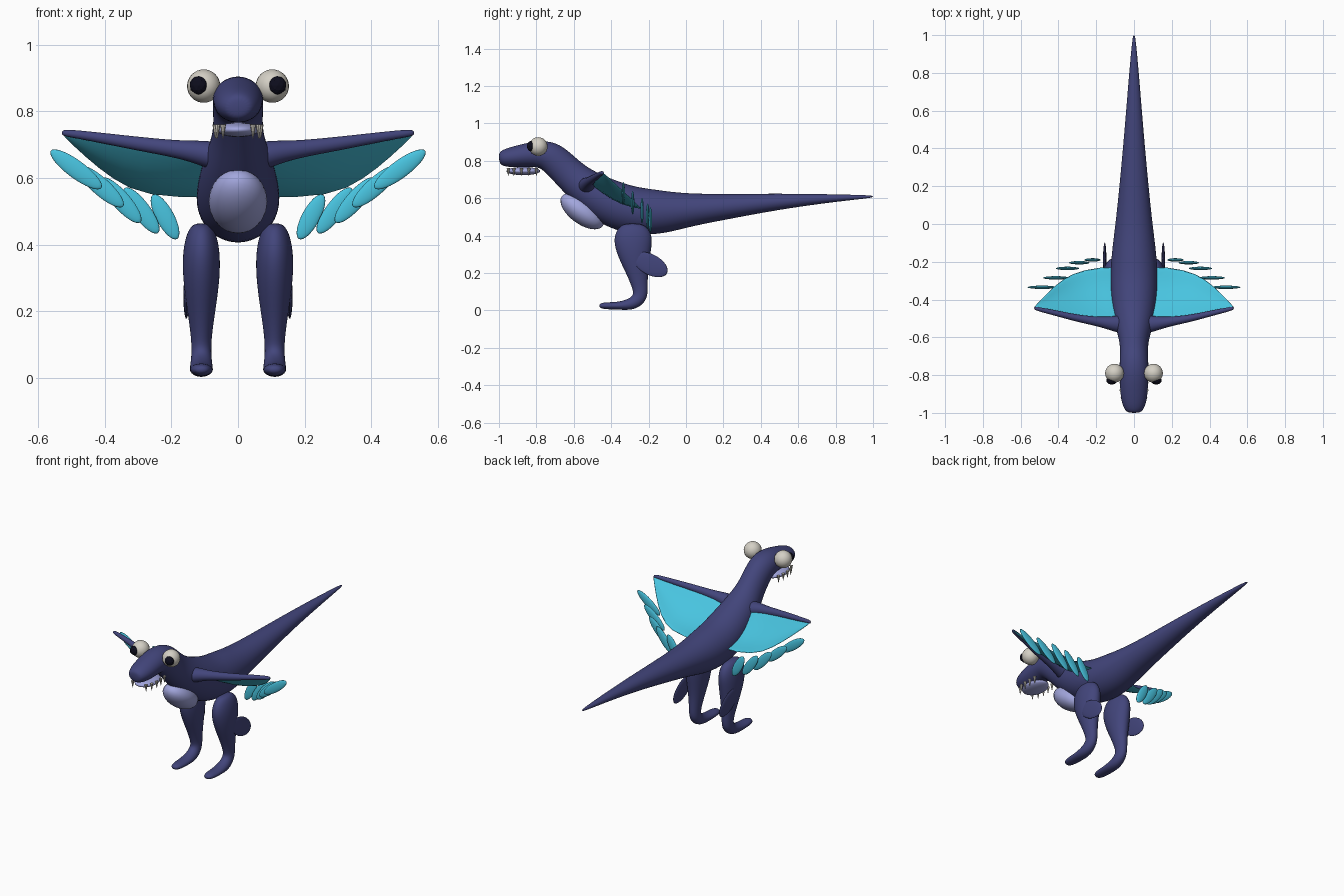
import bpy, bmesh, math
from mathutils import Vector, Matrix

cube = bpy.data.objects.get("Cube")
if cube:
    bpy.data.objects.remove(cube, do_unlink=True)


def material(name, rgb):
    m = bpy.data.materials.new(name)
    m.use_nodes = True
    m.diffuse_color = (*rgb, 1)
    m.node_tree.nodes["Principled BSDF"].inputs["Base Color"].default_value = (*rgb, 1)
    return m


navy = material("navy skin", (0.055, 0.06, 0.2))
cyan = material("cyan feather", (0.065, 0.55, 0.74))
lilac = material("lilac belly", (0.36, 0.38, 0.72))
ivory = material("ivory", (0.66, 0.63, 0.56))
black = material("pupil black", (0.004, 0.004, 0.012))


def finish(name, bm, mat, mirror=False, subsurf=0, solid=0, smooth=True):
    bmesh.ops.recalc_face_normals(bm, faces=bm.faces)
    for f in bm.faces:
        f.smooth = smooth
    me = bpy.data.meshes.new(name)
    bm.to_mesh(me)
    bm.free()
    me.materials.append(mat)
    ob = bpy.data.objects.new(name, me)
    bpy.context.collection.objects.link(ob)
    if solid:
        ob.modifiers.new("thickness", "SOLIDIFY").thickness = solid
    if mirror:
        ob.modifiers.new("mirror", "MIRROR").use_mirror_merge = False
    if subsurf:
        mod = ob.modifiers.new("smooth", "SUBSURF")
        mod.levels = mod.render_levels = subsurf
    return ob


def loft(name, stations, side, mat, mirror=False, sides=14):
    """Tube through stations of (centre, radius along side, other radius)."""
    bm = bmesh.new()
    side = Vector(side)
    centres = [Vector(s[0]) for s in stations]
    rings = []
    for i, (_, ra, rb) in enumerate(stations):
        tangent = centres[min(i + 1, len(centres) - 1)] - centres[max(i - 1, 0)]
        up = tangent.cross(side).normalized()
        rings.append([bm.verts.new(centres[i] + side * ra * math.cos(a) + up * rb * math.sin(a))
                      for a in (2 * math.pi * k / sides for k in range(sides))])
    for r, s in zip(rings, rings[1:]):
        for k in range(sides):
            j = (k + 1) % sides
            bm.faces.new((r[k], r[j], s[j], s[k]))
    bm.faces.new(rings[0])
    bm.faces.new(rings[-1])
    return finish(name, bm, mat, mirror, subsurf=2)


def ellipsoid(name, centre, radii, mat, axis="X", angle=0, mirror=False, low=False):
    bm = bmesh.new()
    mx = (Matrix.Translation(centre) @ Matrix.Rotation(math.radians(angle), 4, axis)
          @ Matrix.Diagonal((*radii, 1)))
    if low:
        bmesh.ops.create_icosphere(bm, subdivisions=2, radius=1, matrix=mx)
    else:
        bmesh.ops.create_uvsphere(bm, u_segments=24, v_segments=16, radius=1, matrix=mx)
    return finish(name, bm, mat, mirror, smooth=not low)


# Head, neck, torso and tail in one tapering tube: y, z, half width, half height
spine = [(-1.0, .812, .03, .025), (-.985, .813, .05, .042), (-.94, .818, .068, .054),
         (-.87, .828, .075, .062), (-.79, .838, .077, .072), (-.73, .825, .077, .084),
         (-.68, .785, .075, .086), (-.62, .725, .076, .088), (-.54, .655, .1, .102),
         (-.42, .58, .122, .125), (-.3, .535, .128, .13), (-.18, .525, .122, .124),
         (-.08, .528, .11, .108), (.03, .538, .096, .088), (.2, .553, .078, .07),
         (.5, .583, .05, .043), (.8, .601, .026, .02), (.98, .608, .009, .008), (1, .609, .003, .003)]
loft("body", [((0, y, z), a, b) for y, z, a, b in spine], (1, 0, 0), navy, sides=20)

# Legs with feet
leg = [(-.28, .465, .02, .04), (-.28, .445, .042, .082), (-.285, .385, .058, .11),
       (-.277, .3, .058, .092), (-.26, .2, .043, .058), (-.245, .12, .031, .042),
       (-.243, .07, .03, .042), (-.285, .032, .035, .036), (-.36, .024, .036, .02),
       (-.43, .025, .034, .02), (-.465, .025, .018, .012)]
loft("leg", [((.11, y, z), a, b) for y, z, a, b in leg], (1, 0, 0), navy, mirror=True)
ellipsoid("leg_fin", (.155, -.19, .245), (.009, .1, .055), navy, angle=-28, mirror=True)

# Wing arms
arm = [(.03, -.53, .655, .06, .05), (.1, -.53, .675, .045, .042), (.17, -.52, .685, .028, .028),
       (.3, -.5, .703, .02, .022), (.42, -.47, .722, .016, .016), (.51, -.45, .735, .012, .012),
       (.53, -.445, .736, .007, .008)]
loft("wing_arm", [((x, y, z), a, b) for x, y, z, a, b in arm], (0, 1, 0), navy, mirror=True, sides=10)

# Wing membrane stretched between the arm and a trailing edge
lead = [(.07, -.52, .68), (.2, -.51, .69), (.32, -.495, .705), (.43, -.47, .72), (.53, -.445, .735)]
trail = [(.07, -.215, .54), (.28, -.24, .54), (.38, -.29, .595), (.46, -.365, .662), (.53, -.44, .73)]
bm = bmesh.new()
STEPS = 6
rows = []
for p, q in zip(lead, trail):
    p, q = Vector(p), Vector(q)
    sag = 0.1 * (p - q).length
    rows.append([bm.verts.new(p.lerp(q, k / STEPS)
                              - Vector((0, 0, sag * math.sin(math.pi * k / STEPS))))
                 for k in range(STEPS + 1)])
for r, s in zip(rows, rows[1:]):
    for k in range(STEPS):
        bm.faces.new((r[k], r[k + 1], s[k + 1], s[k]))
finish("wing_membrane", bm, cyan, mirror=True, subsurf=1, solid=.006)

# Loose feathers: y, inner-low end (x, z), outer-high end (x, z)
feathers = [(-.19, (.183, .417), (.255, .55)), (-.205, (.24, .435), (.34, .57)),
            (-.235, (.293, .467), (.41, .6)), (-.285, (.345, .515), (.48, .635)),
            (-.335, (.41, .57), (.562, .682))]
for i, (y, (x0, z0), (x1, z1)) in enumerate(feathers):
    length = math.hypot(x1 - x0, z1 - z0)
    tilt = -math.degrees(math.atan2(z1 - z0, x1 - x0))
    ellipsoid(f"feather_{i + 1}", ((x0 + x1) / 2, y, (z0 + z1) / 2),
              (length / 2, .009, .027), cyan, axis="Y", angle=tilt, mirror=True)

# Belly patch and lower jaw
ellipsoid("belly", (0, -.555, .53), (.088, .135, .068), lilac, angle=-36)
ellipsoid("lower_jaw", (0, -.87, .745), (.064, .09, .022), lilac)

# Eyes
ellipsoid("eye", (.103, -.79, .876), (.05, .05, .05), ivory, mirror=True)
ellipsoid("pupil", (.118, -.829, .878), (.028, .022, .028), black, mirror=True, low=True)

# Teeth hanging along both sides of the mouth
bm = bmesh.new()
for x, y in ((.045, -.95), (.062, -.92), (.068, -.88), (.068, -.84), (.064, -.8)):
    bmesh.ops.create_cone(bm, cap_ends=True, segments=8, radius1=.001, radius2=.009, depth=.042,
                          matrix=Matrix.Translation((x, y, .74)))
finish("teeth", bm, ivory, mirror=True, smooth=False)
